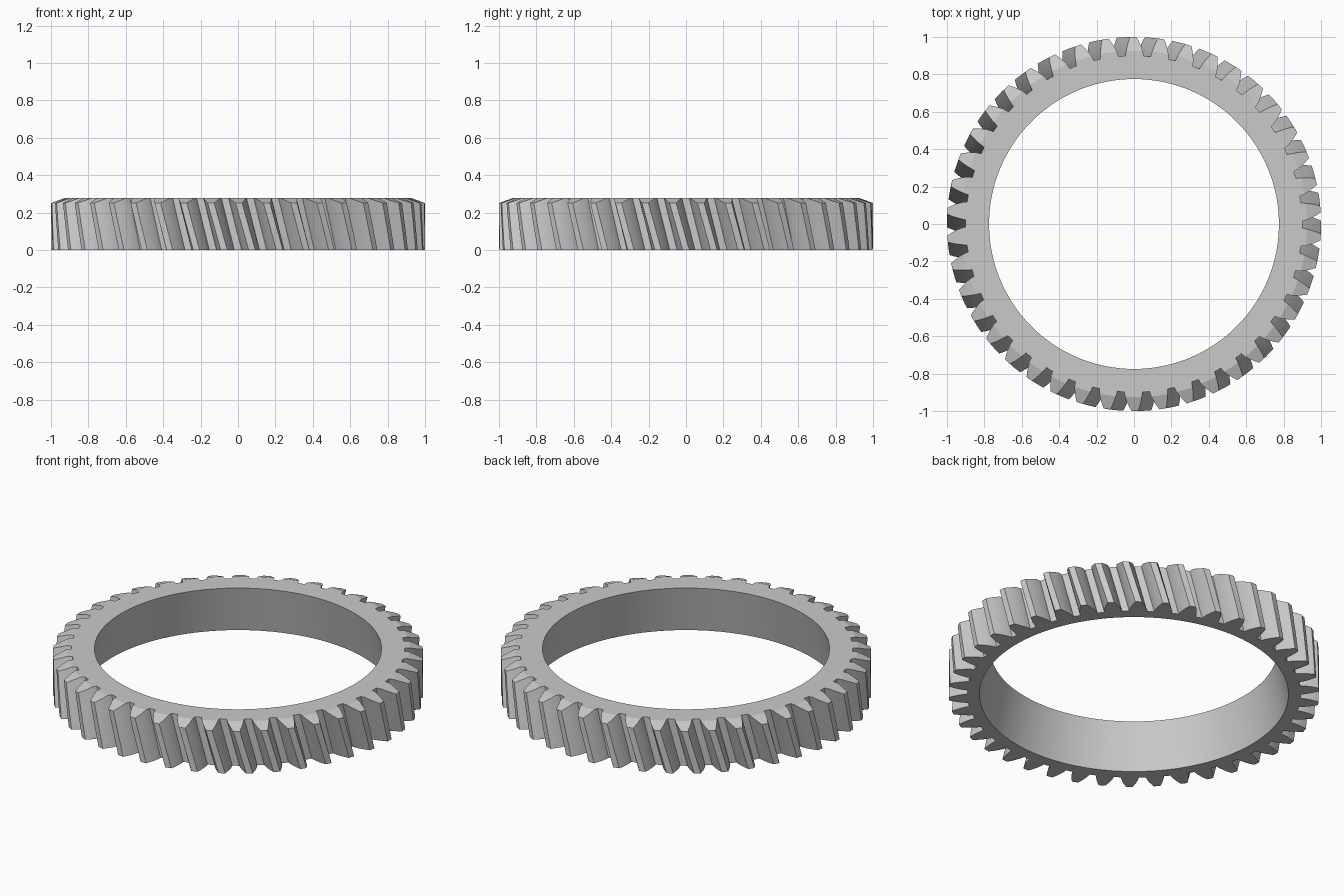
import bpy, bmesh
from math import pi, sin, cos, tan, acos, radians

cube = bpy.data.objects.get("Cube")
if cube:
    bpy.data.objects.remove(cube, do_unlink=True)

TEETH = 42
HEIGHT = 0.278
BORE_BOTTOM, BORE_TOP = 0.834, 0.775   # the bore tapers inwards going up
PITCH = 0.956            # pitch radius
TWIST = -HEIGHT * tan(radians(15)) / PITCH
CHAMFER_R = 0.927        # where the sloped top edge begins
CHAMFER_SLOPE = tan(radians(20))
LEVELS = 6
RADII = [0.9, 0.913, CHAMFER_R, 0.95, 0.975, 1.0]
PRESSURE = radians(20.65)
BASE = PITCH * cos(PRESSURE)


def involute(a):
    return tan(a) - a


def half_angle(r):
    """Half the angular thickness of a tooth at radius r."""
    return pi / (2 * TEETH) + involute(PRESSURE) - involute(acos(BASE / r))


bm = bmesh.new()


def column(r_bottom, r_top, angle):
    """Vertices rising along the helix from the bottom face to the top."""
    top = HEIGHT - max(0, r_top - CHAMFER_R) * CHAMFER_SLOPE
    verts = []
    for k in range(LEVELS):
        t = k / (LEVELS - 1)
        r = r_bottom + (r_top - r_bottom) * t
        a = angle + TWIST * t * top / HEIGHT
        verts.append(bm.verts.new((r * cos(a), r * sin(a), t * top)))
    return verts


# Each tooth outline runs out along one flank and back along the other
outline, bore = [], []
root = half_angle(RADII[0])
for i in range(TEETH):
    centre = 2 * pi * i / TEETH
    outline += [column(r, r, centre - half_angle(r)) for r in RADII]
    outline += [column(r, r, centre + half_angle(r)) for r in reversed(RADII)]
    bore += [column(BORE_BOTTOM, BORE_TOP, centre + a) for a in (-root, 0, root)]


def wall(columns):
    for a, b in zip(columns, columns[1:] + columns[:1]):
        for k in range(LEVELS - 1):
            bm.faces.new((a[k], b[k], b[k + 1], a[k + 1]))


wall(outline)
wall(bore)

# Flat bottom, flat top and sloped tooth ends
n = len(RADII)
for level in (0, LEVELS - 1):
    for i in range(TEETH):
        tooth = outline[2 * n * i:2 * n * (i + 1)]
        following = outline[(2 * n * (i + 1)) % len(outline)]
        b0, b1, b2 = bore[3 * i:3 * i + 3]
        b3 = bore[(3 * i + 3) % len(bore)]
        caps = [(tooth[j], tooth[j + 1], tooth[-j - 2], tooth[-j - 1])
                for j in range(n - 1)]
        caps += [(b0, tooth[0], b1), (b1, tooth[0], tooth[-1]),
                 (b1, tooth[-1], b2), (b2, tooth[-1], following, b3)]
        for cap in caps:
            bm.faces.new([c[level] for c in cap])

bmesh.ops.recalc_face_normals(bm, faces=bm.faces)
mesh = bpy.data.meshes.new("helical_gear_ring")
bm.to_mesh(mesh)
bm.free()
ring = bpy.data.objects.new("helical_gear_ring", mesh)
bpy.context.collection.objects.link(ring)

# Plain grey metal
grey = (0.59, 0.59, 0.59, 1)
mat = bpy.data.materials.new("grey_metal")
mat.use_nodes = True
mat.diffuse_color = grey
mat.node_tree.nodes["Principled BSDF"].inputs["Base Color"].default_value = grey
mesh.materials.append(mat)

bpy.ops.object.select_all(action='DESELECT')
ring.select_set(True)
bpy.context.view_layer.objects.active = ring
bpy.ops.object.shade_smooth_by_angle(angle=radians(15))
